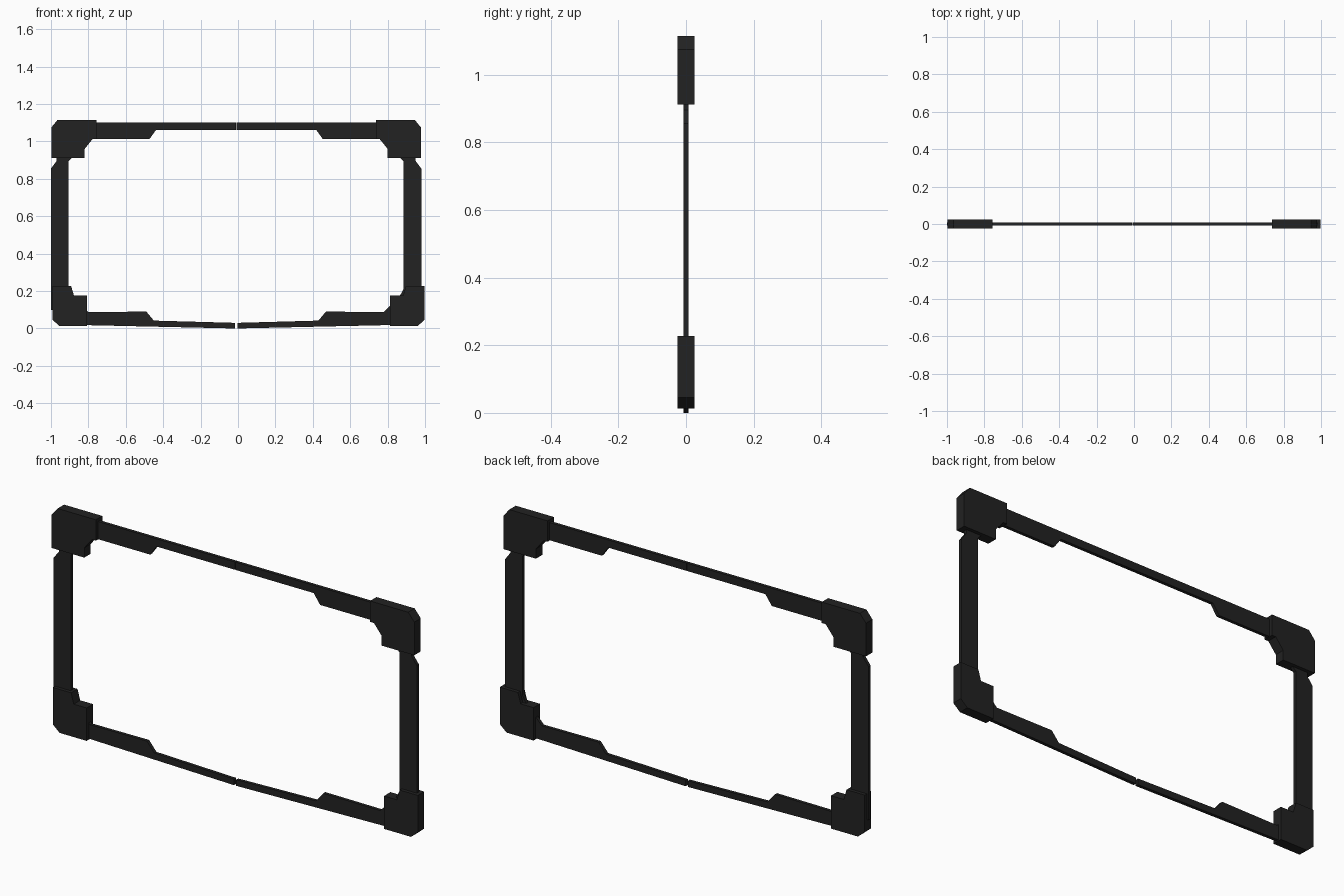
import bpy
import bmesh

cube = bpy.data.objects.get("Cube")
if cube:
    bpy.data.objects.remove(cube, do_unlink=True)

# One near-black plastic for the whole frame
black = bpy.data.materials.new("black_plastic")
black.use_nodes = True
colour = (0.016, 0.016, 0.016, 1)
black.diffuse_color = colour
black.node_tree.nodes["Principled BSDF"].inputs["Base Color"].default_value = colour

SEAM = -0.01          # x of the joint between the two halves
BAR_HALF = 0.008      # half thickness of the thin rails
CORNER_HALF = 0.025   # half thickness of the corner blocks


def plate(name, profile, half, centre, side):
    """Extrude an x-z outline along y, mirrored when side is -1."""
    bm = bmesh.new()
    verts = [bm.verts.new((centre + side * x, -half, z)) for x, z in profile]
    face = bm.faces.new(verts)
    ext = bmesh.ops.extrude_face_region(bm, geom=[face])
    moved = [v for v in ext["geom"] if isinstance(v, bmesh.types.BMVert)]
    bmesh.ops.translate(bm, verts=moved, vec=(0, 2 * half, 0))
    bmesh.ops.recalc_face_normals(bm, faces=bm.faces)
    mesh = bpy.data.meshes.new(name)
    bm.to_mesh(mesh)
    bm.free()
    mesh.materials.append(black)
    obj = bpy.data.objects.new(name, mesh)
    bpy.context.collection.objects.link(obj)
    return obj


# Outlines of one half, x measured outward from the centre
top_rail = [(0.001, 1.1), (0.9, 1.1), (0.9, 1.013), (0.463, 1.013),
            (0.428, 1.062), (0.001, 1.062)]
bottom_rail = [(0.006, 0), (0.9, 0.02), (0.9, 0.13), (0.82, 0.12),
               (0.79, 0.088), (0.48, 0.09), (0.44, 0.042), (0.006, 0.03)]
side_rail = [(0.99, 0.1), (0.99, 0.855), (0.96, 0.895), (0.96, 0.95),
             (0.875, 0.95), (0.875, 0.915), (0.895, 0.895),
             (0.895, 0.21), (0.87, 0.165), (0.87, 0.1)]
top_corner = [(0.747, 1.115), (0.955, 1.115), (0.988, 1.075), (0.988, 0.912),
              (0.81, 0.912), (0.81, 0.96), (0.768, 1.012), (0.747, 1.012)]
bottom_corner = [(0.81, 0.013), (0.957, 0.013), (0.994, 0.045), (0.994, 0.227),
                 (0.895, 0.227), (0.88, 0.175), (0.81, 0.175)]

# Build both halves
for label, side in (("left", 1), ("right", -1)):
    plate(label + "_top_rail", top_rail, BAR_HALF, SEAM, side)
    plate(label + "_bottom_rail", bottom_rail, BAR_HALF, SEAM, side)
    plate(label + "_side_rail", side_rail, BAR_HALF, SEAM, side)
    plate(label + "_top_corner", top_corner, CORNER_HALF, SEAM, side)
    plate(label + "_bottom_corner", bottom_corner, CORNER_HALF, 0.003, side)
